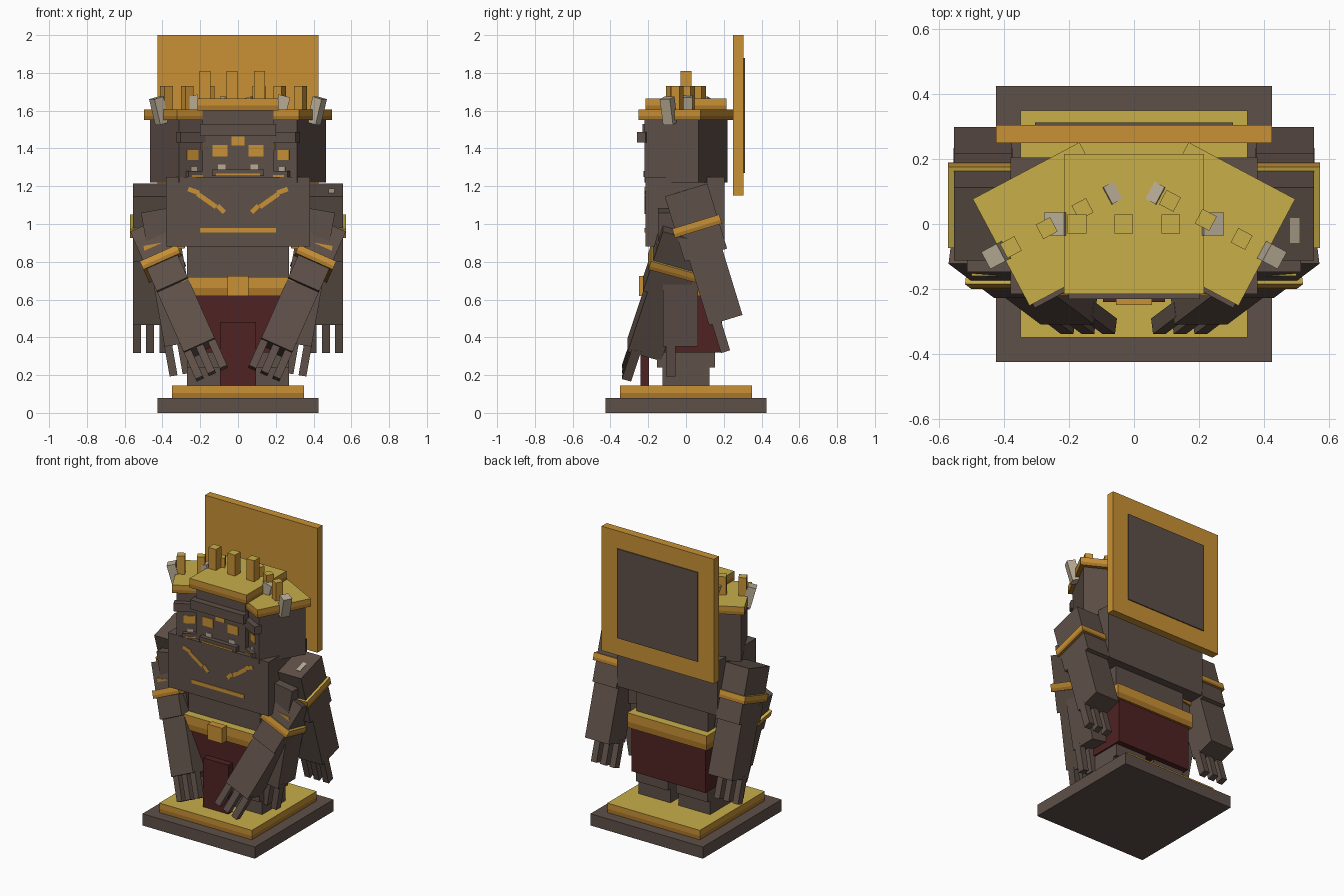
import bpy, bmesh
from math import radians
from mathutils import Matrix, Vector

if "Cube" in bpy.data.objects:
    bpy.data.objects.remove(bpy.data.objects["Cube"])


def material(name, rgb):
    m = bpy.data.materials.new(name)
    m.use_nodes = True
    m.diffuse_color = (*rgb, 1)
    m.node_tree.nodes["Principled BSDF"].inputs["Base Color"].default_value = (*rgb, 1)
    return m


STONE = material("brown stone", (.113, .08, .065))
GOLD = material("orange gold", (.58, .285, .035))
YELLOW = material("yellow gold", (.58, .425, .068))
DARK = material("dark gold", (.40, .18, .022))
CLOTH = material("maroon cloth", (.08, .016, .016))
BONE = material("pale bone", (.48, .41, .30))
IDENTITY = Matrix()


def box(name, centre, size, mat, frame=IDENTITY, trim=False, yellow_top=False):
    """A flat box; trim gives a yellow top and a darker lower edge."""
    bm = bmesh.new()
    bmesh.ops.create_cube(bm, size=1)
    if trim:
        bmesh.ops.bisect_plane(bm, geom=bm.verts[:] + bm.edges[:] + bm.faces[:],
                               plane_co=(0, 0, -.1), plane_no=(0, 0, 1))
    bm.normal_update()
    for f in bm.faces:
        if (trim or yellow_top) and f.normal.z > .7:
            f.material_index = 1
        elif trim and f.calc_center_median().z < -.1:
            f.material_index = 2
    bm.transform(frame @ Matrix.Translation(centre) @ Matrix.Diagonal((*size, 1)))
    me = bpy.data.meshes.new(name)
    bm.to_mesh(me)
    bm.free()
    me.materials.append(mat)
    if trim or yellow_top:
        me.materials.append(YELLOW)
        me.materials.append(DARK)
    ob = bpy.data.objects.new(name, me)
    bpy.context.collection.objects.link(ob)
    return ob


def span(name, x, y, z, mat, **kw):
    """A box given by its limits on each axis."""
    lims = (x, y, z)
    return box(name, [(a + b) / 2 for a, b in lims], [b - a for a, b in lims], mat, **kw)


# Plinth
span("base", (-.425, .425), (-.425, .425), (0, .08), STONE)
span("base_trim", (-.35, .35), (-.35, .35), (.08, .145), GOLD, trim=True)

# Legs, skirt and belt
for side, s in (("left", 1), ("right", -1)):
    box(side + "_foot", (s * .15, 0, .195), (.24, .25, .1), STONE)
    box(side + "_leg", (s * .15, 0, .3), (.24, .305, .12), STONE)
span("skirt", (-.28, .28), (-.19, .19), (.32, .64), CLOTH)
span("skirt_flap", (-.095, .095), (-.24, -.195), (.145, .48), CLOTH)
span("belt", (-.3, .3), (-.205, .205), (.62, .72), GOLD, trim=True)
span("buckle", (-.055, .055), (-.25, -.2), (.62, .725), GOLD)

# Torso with painted necklace
span("waist", (-.27, .27), (-.15, .15), (.68, .9), STONE)
span("torso", (-.38, .38), (-.215, .205), (.88, 1.25), STONE)
span("chest_line", (-.2, .2), (-.219, -.213), (.955, .98), GOLD)
for s in (1, -1):
    for x, z, length, tilt in ((.235, 1.175, .06, 20), (.165, 1.125, .12, 35), (.09, 1.08, .05, 45)):
        frame = Matrix.Translation((s * x, -.216, z)) @ Matrix.Rotation(radians(-s * tilt), 4, 'Y')
        box("necklace", (0, 0, 0), (length, .006, .025), GOLD, frame)


# Arms: one design hung from three shoulders on each side
def arm(name, s, shoulder, inward, swing):
    x, y, z = shoulder
    frame = (Matrix.Translation((s * x, y, z)) @ Matrix.Rotation(radians(s * inward), 4, 'Y')
             @ Matrix.Rotation(radians(swing), 4, 'X'))
    box(name + "_upper", (0, 0, -.18), (.18, .235, .36), STONE, frame)
    box(name + "_band", (0, 0, -.2), (.215, .26, .05), GOLD, frame, trim=True)
    box(name + "_forearm", (0, 0, -.53), (.18, .185, .38), STONE, frame)
    for i in (-1, 0, 1):
        box(name + "_finger", (i * .07, -.05, -.79), (.042, .05, .18), STONE, frame)
    return frame


for side, s in (("left", 1), ("right", -1)):
    rear = arm(side + "_rear_arm", s, (.465, 0, 1.18), 0, 17)
    arm(side + "_middle_arm", s, (.425, -.03, 1.075), 10, 0)
    arm(side + "_front_arm", s, (.475, -.01, .965), 24, -17)
    if s == 1:
        box("shoulder_mark", (.03, -.02, 0), (.03, .08, .006), BONE, rear)


# Heads: one design, three directions, the middle one larger
def head(name, x, turn, scale):
    base = 1.22
    frame = (Matrix.Translation((x, 0, base)) @ Matrix.Rotation(radians(turn), 4, 'Z')
             @ Matrix.Scale(scale, 4))
    box(name + "_skull", (0, 0, .165), (.325, .325, .33), STONE, frame)
    box(name + "_brow", (0, -.175, .24), (.35, .05, .055), STONE, frame)
    box(name + "_jaw", (0, -.17, .045), (.24, .04, .03), STONE, frame)
    box(name + "_lip", (0, -.191, .035), (.2, .005, .01), GOLD, frame)
    box(name + "_gem", (0, -.164, .19), (.06, .006, .04), GOLD, frame)
    for s in (1, -1):
        box(name + "_eye", (s * .082, -.164, .145), (.07, .006, .052), GOLD, frame)
        box(name + "_tooth", (s * .075, -.164, .07), (.035, .006, .025), BONE, frame)
        horn = (frame @ Matrix.Translation((s * .195, 0, (1.6 - base) / scale))
                @ Matrix.Rotation(radians(s * 15), 4, 'Y'))
        box(name + "_horn", (0, 0, 0), (.055, .06, .14), BONE, horn)
    box(name + "_crown", (0, 0, .358), (.372, .372, .055), GOLD, frame, trim=True)
    for i in range(3):
        box(name + "_crown_spike", (-.152 + i * .125, 0, .445), (.05, .05, .13), GOLD, frame,
            yellow_top=True)


head("middle_head", 0, 0, 1.155)
head("right_head", -.245, 28, 1)
head("left_head", .245, -28, 1)

# Square halo behind the heads
span("halo", (-.425, .425), (.25, .305), (1.15, 2), GOLD)
span("halo_back_panel", (-.305, .305), (.304, .312), (1.27, 1.88), STONE)
